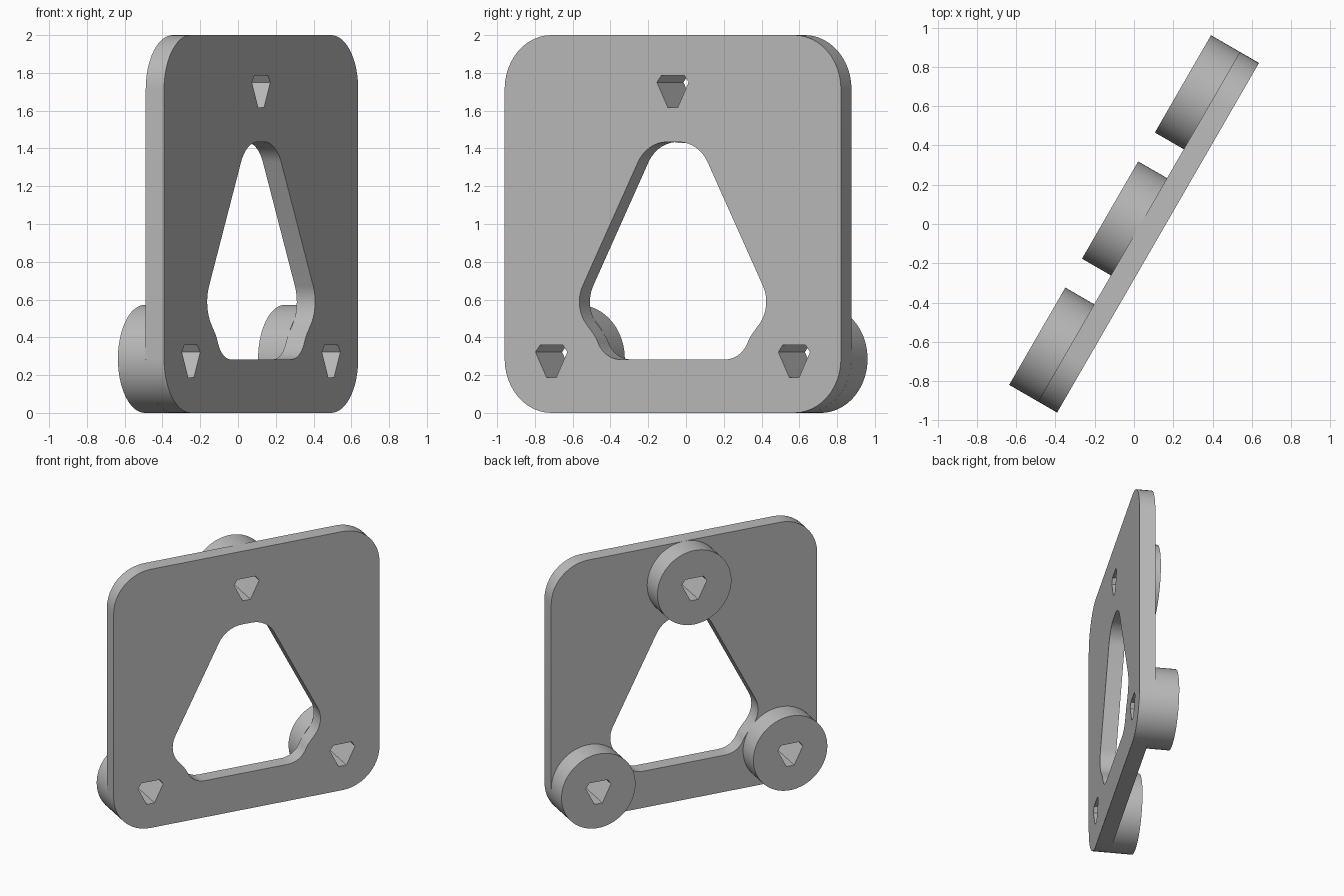
import bpy, bmesh, math
from mathutils import Vector

if "Cube" in bpy.data.objects:
    bpy.data.objects.remove(bpy.data.objects["Cube"], do_unlink=True)

grey = bpy.data.materials.new("plain grey")
grey.use_nodes = True
grey.diffuse_color = (0.5, 0.5, 0.5, 1)
grey.node_tree.nodes["Principled BSDF"].inputs["Base Color"].default_value = (0.5, 0.5, 0.5, 1)

HALF, HEIGHT, R = 1.028, 2.0, 0.286
THICK, BACK = 0.112, 0.282


def rounded(corners, steps=12):
    """Round each (x, z, radius) corner of a closed outline with a tangent arc."""
    out = []
    pts = [Vector(c[:2]) for c in corners]
    for i, p in enumerate(pts):
        r = corners[i][2]
        a = (pts[i - 1] - p).normalized()
        b = (pts[(i + 1) % len(pts)] - p).normalized()
        half = a.angle(b) / 2
        mid = p + (a + b).normalized() * r / math.sin(half)
        start = p + a * r / math.tan(half) - mid
        end = p + b * r / math.tan(half) - mid
        for k in range(steps + 1):
            t = k / steps
            arc = start.slerp(end, t)
            out.append(mid + arc.normalized() * r)
    return out


def circle(cx, cz, r, n=72):
    return [Vector((cx + r * math.cos(math.tau * k / n),
                    cz + r * math.sin(math.tau * k / n))) for k in range(n)]


def socket(cx, cz):
    """Triangular through hole with clipped tips."""
    side = [(0.03, -0.098), (0.097, 0.036), (0.07, 0.073)]
    pts = side + [(-x, z) for x, z in reversed(side)]
    return [Vector((cx + x, cz + z)) for x, z in pts]


def slab(name, outlines, y0, y1):
    """Fill outlines (first outer, rest holes) and extrude from y0 to y1."""
    bm = bmesh.new()
    for pts in outlines:
        vs = [bm.verts.new((p.x, y0, p.y)) for p in pts]
        for i, v in enumerate(vs):
            bm.edges.new((vs[i - 1], v))
    bmesh.ops.triangle_fill(bm, use_beauty=True, use_dissolve=False,
                            edges=bm.edges[:], normal=(0, -1, 0))
    ext = bmesh.ops.extrude_face_region(bm, geom=bm.faces[:], use_keep_orig=True)
    bmesh.ops.translate(bm, vec=(0, y1 - y0, 0),
                        verts=[g for g in ext["geom"] if isinstance(g, bmesh.types.BMVert)])
    bmesh.ops.recalc_face_normals(bm, faces=bm.faces[:])
    mesh = bpy.data.meshes.new(name)
    bm.to_mesh(mesh)
    bm.free()
    mesh.materials.append(grey)
    ob = bpy.data.objects.new(name, mesh)
    bpy.context.collection.objects.link(ob)
    ob.location = (0.1225, -0.07, 0)
    ob.rotation_euler.z = math.radians(60)
    bpy.ops.object.select_all(action="DESELECT")
    ob.select_set(True)
    bpy.context.view_layer.objects.active = ob
    bpy.ops.object.shade_smooth_by_angle(angle=math.radians(20))
    return ob


# Boss centres: two at the bottom corners, one at the top middle
bosses = {"left_boss": (HALF - R, R), "right_boss": (R - HALF, R),
          "top_boss": (0, HEIGHT - R)}

# Plate with rounded corners, a rounded triangular window and three sockets
plate = rounded([(-HALF, 0, R), (HALF, 0, R), (HALF, HEIGHT, R), (-HALF, HEIGHT, R)])
half_window = [(0.418, 0.283, 0.15), (0.47, 0.4, 0.19),
               (0.607, 0.564, 0.185), (0.158, 1.434, 0.2)]
window = rounded(half_window + [(-x, z, r) for x, z, r in reversed(half_window)])
slab("mounting_plate", [plate, window] + [socket(*c) for c in bosses.values()], 0, THICK)

# Round bosses on the back, each with its socket carried through
for name, c in bosses.items():
    slab(name, [circle(*c, R), socket(*c)], THICK, BACK)
